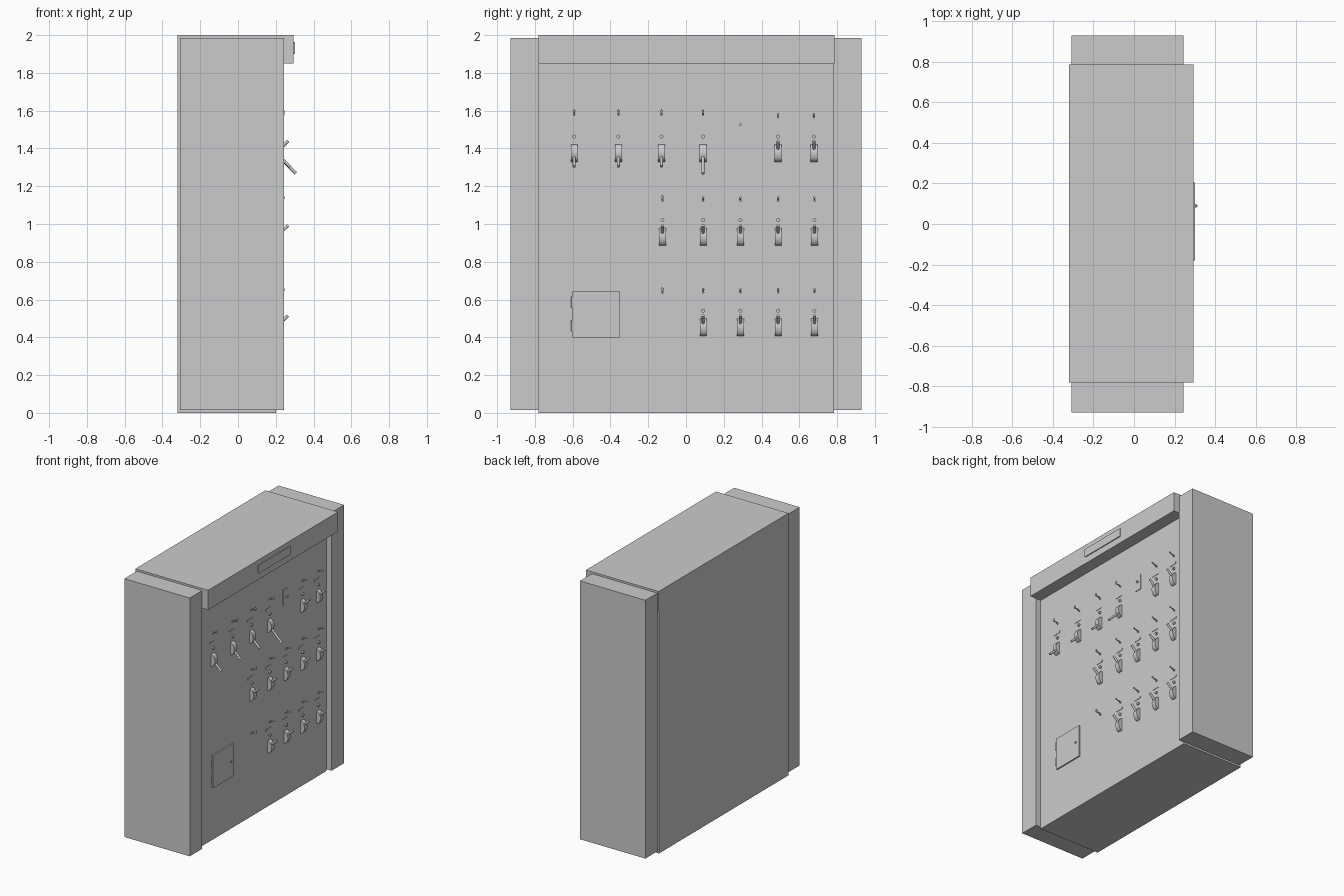
import bpy, math
from mathutils import Vector

if "Cube" in bpy.data.objects:
    bpy.data.objects.remove(bpy.data.objects["Cube"])

PANEL = 0.20  # x of the recessed control panel face


def box(name, x, y, z, bevel=0):
    bpy.ops.mesh.primitive_cube_add(size=1, location=[(a + b) / 2 for a, b in (x, y, z)])
    o = bpy.context.object
    o.name = name
    o.scale = [b - a for a, b in (x, y, z)]
    bpy.ops.object.transform_apply(location=False, rotation=False, scale=True)
    if bevel:
        m = o.modifiers.new("bevel", 'BEVEL')
        m.width = bevel
        m.segments = 2
    return o


def rod(name, p, q, r, sides=16):
    p, q = Vector(p), Vector(q)
    bpy.ops.mesh.primitive_cylinder_add(vertices=sides, radius=r, depth=(q - p).length, location=(p + q) / 2)
    o = bpy.context.object
    o.name = name
    o.rotation_euler = (q - p).to_track_quat('Z', 'Y').to_euler()
    bpy.ops.object.shade_smooth_by_angle(angle=math.radians(40))
    return o


def ball(name, loc, scale):
    bpy.ops.mesh.primitive_uv_sphere_add(segments=12, ring_count=8, radius=1, location=loc)
    o = bpy.context.object
    o.name = name
    o.scale = scale
    bpy.ops.object.shade_smooth_by_angle(angle=math.radians(60))
    return o


def housing(y, z):
    # rounded lever housing: a curved profile extruded across y
    n, h, d, w = 14, 0.047, 0.034, 0.018
    prof = [(PANEL - 0.002 + d * math.sin(math.pi * i / n), z + h * math.cos(math.pi * i / n)) for i in range(n + 1)]
    verts = [(px, y + s * w, pz) for s in (-1, 1) for px, pz in prof]
    k = n + 1
    faces = [tuple(range(k)), tuple(reversed(range(k, 2 * k)))]
    faces += [(i, i + k, (i + 1) % k + k, (i + 1) % k) for i in range(k)]
    me = bpy.data.meshes.new("lever_housing")
    me.from_pydata(verts, [], faces)
    o = bpy.data.objects.new("lever_housing", me)
    bpy.context.collection.objects.link(o)
    bpy.context.view_layer.objects.active = o
    bpy.ops.object.select_all(action='DESELECT')
    o.select_set(True)
    bpy.ops.object.mode_set(mode='EDIT')
    bpy.ops.mesh.select_all(action='SELECT')
    bpy.ops.mesh.normals_make_consistent(inside=False)
    bpy.ops.object.mode_set(mode='OBJECT')
    bpy.ops.object.shade_smooth_by_angle(angle=math.radians(35))


def knob(y, z, tall=False):
    # small selector knob with a ball head above a short pointer
    rod("knob_stem", (PANEL, y, z - 0.008), (0.24, y, z), 0.0035, 8)
    ball("knob_head", (0.239, y, z + 0.004), (0.007, 0.006, 0.014 if tall else 0.007))
    rod("knob_collar", (PANEL, y, z - 0.012), (0.21, y, z - 0.012), 0.006, 12)


def lever_unit(y, z, tip, label_z, knob_z, tall=False):
    housing(y, z)
    sign = 1 if tip[1] > z else -1
    rod("lever_handle", (PANEL + 0.01, y, z + sign * 0.01), (tip[0], y, tip[1]), 0.008)
    rod("indicator_lamp", (PANEL, y, z + 0.088), (PANEL + 0.012, y, z + 0.088), 0.010)
    box("label_plate", (PANEL - 0.001, PANEL + 0.003), (y - 0.045, y + 0.02), (label_z - 0.008, label_z + 0.008))
    knob(y, knob_z, tall)


# cabinet: main body, overhanging header and two side columns
box("cabinet_body", (-0.32, PANEL), (-0.78, 0.783), (0, 1.86))
box("header", (-0.32, 0.294), (-0.78, 0.786), (1.85, 2.0))
box("header_plaque", (0.29, 0.301), (-0.18, 0.205), (1.90, 1.963))
for name, y in (("side_column_left", (-0.93, -0.78)), ("side_column_right", (0.78, 0.93))):
    box(name, (-0.308, 0.244), y, (0.014, 1.985))

# top row: three short levers down, one long lever down, two up
for y, tip in ((-0.592, (0.275, 1.304)), (-0.358, (0.275, 1.304)),
               (-0.13, (0.275, 1.304)), (0.09, (0.307, 1.268))):
    lever_unit(y, 1.375, tip, 1.505, 1.59, True)
for y in (0.487, 0.677):
    lever_unit(y, 1.375, (0.265, 1.44), 1.505, 1.577)

# middle and bottom rows: all levers up
for y in (-0.125, 0.091, 0.288, 0.488, 0.68):
    lever_unit(y, 0.932, (0.265, 0.992), 1.063, 1.135, y < 0)
for y in (0.091, 0.288, 0.488, 0.68):
    lever_unit(y, 0.453, (0.265, 0.515), 0.587, 0.65)
knob(-0.125, 0.648, True)

# blank position in the top row: cover plate with one knob
box("cover_plate", (PANEL - 0.001, PANEL + 0.005), (0.258, 0.316), (1.46, 1.58))
rod("cover_knob", (PANEL, 0.287, 1.525), (PANEL + 0.02, 0.287, 1.525), 0.007)

# access hatch with hinges and latch
box("access_hatch", (PANEL - 0.001, PANEL + 0.010), (-0.60, -0.352), (0.398, 0.646))
for z in (0.461, 0.585):
    rod("hatch_hinge", (PANEL + 0.006, -0.602, z - 0.03), (PANEL + 0.006, -0.602, z + 0.03), 0.006, 12)
rod("hatch_latch", (PANEL, -0.385, 0.522), (PANEL + 0.016, -0.385, 0.522), 0.008)
